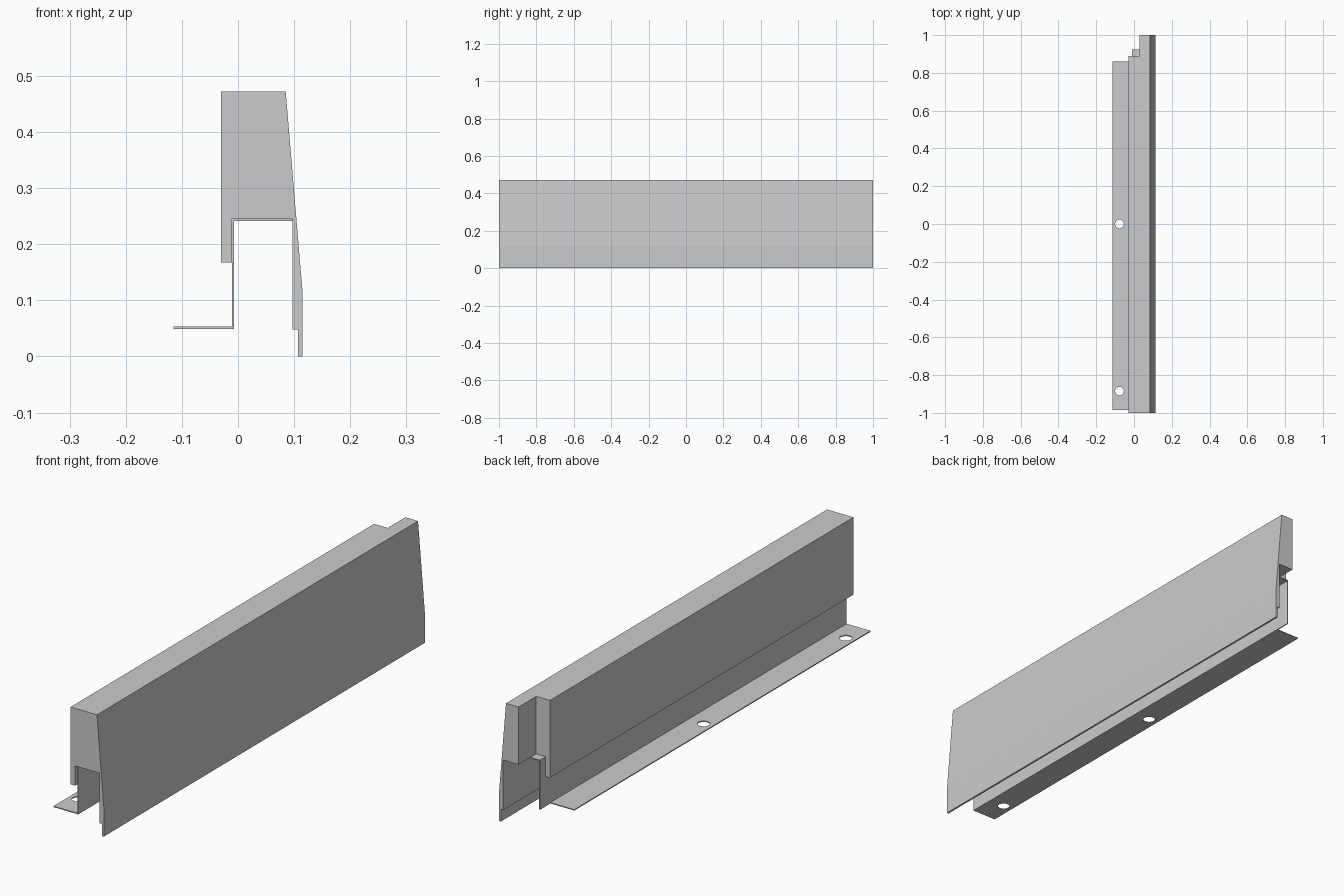
import bpy, bmesh
from math import radians

if "Cube" in bpy.data.objects:
    bpy.data.objects.remove(bpy.data.objects["Cube"])


def extrude_profile(name, pts, y0, y1):
    """Extrude an x-z outline along y."""
    bm = bmesh.new()
    face = bm.faces.new([bm.verts.new((x, y0, z)) for x, z in pts])
    res = bmesh.ops.extrude_face_region(bm, geom=[face])
    verts = [v for v in res["geom"] if isinstance(v, bmesh.types.BMVert)]
    bmesh.ops.translate(bm, verts=verts, vec=(0, y1 - y0, 0))
    bmesh.ops.recalc_face_normals(bm, faces=bm.faces)
    mesh = bpy.data.meshes.new(name)
    bm.to_mesh(mesh)
    bm.free()
    ob = bpy.data.objects.new(name, mesh)
    bpy.context.collection.objects.link(ob)
    return ob


def rect(x0, x1, z0, z1):
    return [(x0, z0), (x1, z0), (x1, z1), (x0, z1)]


def cut(target, cutter):
    mod = target.modifiers.new("cut", 'BOOLEAN')
    mod.operation = 'DIFFERENCE'
    mod.solver = 'EXACT'
    mod.object = cutter
    bpy.context.view_layer.objects.active = target
    bpy.ops.object.modifier_apply(modifier=mod.name)
    bpy.data.objects.remove(cutter)


# Main casing: block with sloped outer face and hanging skirt
casing = extrude_profile("casing", [
    (-0.03, 0.472), (0.085, 0.472), (0.115, 0.115), (0.115, 0),
    (0.107, 0), (0.107, 0.048), (0.097, 0.048), (0.097, 0.245),
    (-0.011, 0.245), (-0.011, 0.167), (-0.03, 0.167)], -1, 1)

# Corner notch at the rear end
cut(casing, extrude_profile("notch_cutter", rect(-0.1, 0.03, 0.1, 0.6), 0.89, 1.1))

# Folded sheet-metal bracket under the casing
bracket = extrude_profile("bracket", [
    (0.097, 0.245), (-0.011, 0.245), (-0.011, 0.053), (-0.115, 0.053),
    (-0.115, 0.049), (-0.007, 0.049), (-0.007, 0.241), (0.097, 0.241)],
    -0.985, 0.925)

# Shorten the flange at the rear
cut(bracket, extrude_profile("flange_cutter", rect(-0.2, -0.011, 0.02, 0.1), 0.86, 1.1))

# Screw holes in the flange
for y in (-0.885, 0):
    bpy.ops.mesh.primitive_cylinder_add(vertices=32, radius=0.023, depth=0.05,
                                        location=(-0.077, y, 0.051))
    cut(bracket, bpy.context.object)

# Keep flat faces crisp, smooth only the hole walls
for ob in (casing, bracket):
    bpy.ops.object.select_all(action='DESELECT')
    ob.select_set(True)
    bpy.context.view_layer.objects.active = ob
    bpy.ops.object.shade_smooth_by_angle(angle=radians(15) if ob is bracket else radians(3))
